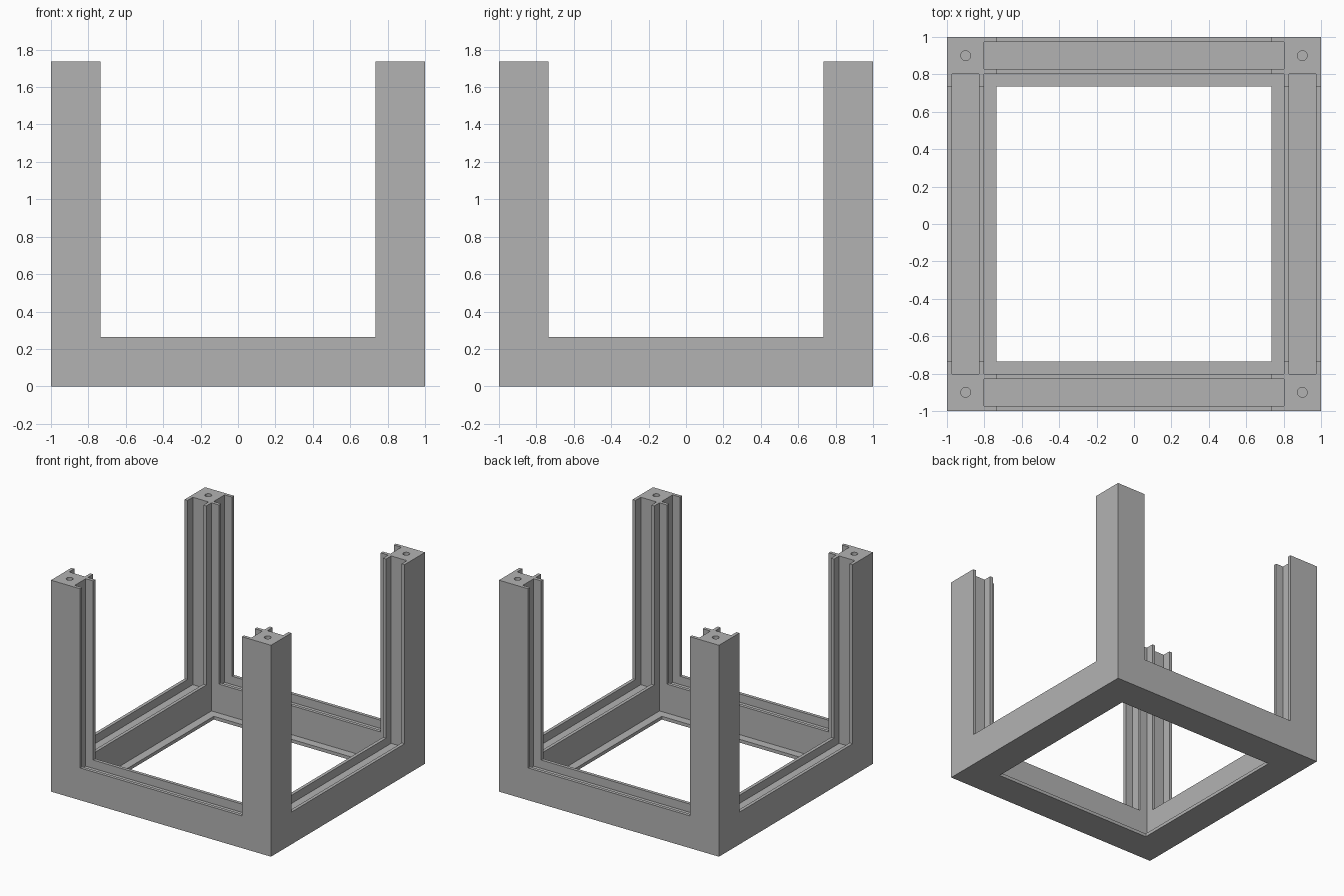
import bpy

if "Cube" in bpy.data.objects:
    bpy.data.objects.remove(bpy.data.objects["Cube"])

HEIGHT = 1.737    # top of the posts
OPEN = 0.735      # half width of the openings
CORE = 0.803      # half width of the inner chamber and groove length
RAIL = 0.265      # top of the bottom rails
GROOVE = 0.197    # floor of the panel grooves
G_IN, G_OUT = 0.83, 0.973   # groove walls
FLANGE = 0.027    # thickness of the bottom flange
ABOVE = 2.2       # cutters reach past the top

grey = bpy.data.materials.new("light grey")
grey.diffuse_color = (0.45, 0.45, 0.45, 1)
grey.use_nodes = True
grey.node_tree.nodes["Principled BSDF"].inputs["Base Color"].default_value = grey.diffuse_color


def box(name, lo, hi):
    bpy.ops.mesh.primitive_cube_add(size=1, location=[(a + b) / 2 for a, b in zip(lo, hi)])
    ob = bpy.context.object
    ob.name = name
    ob.scale = [b - a for a, b in zip(lo, hi)]
    bpy.ops.object.transform_apply(location=True, rotation=False, scale=True)
    return ob


frame = box("corner_post_frame", (-1, -1, 0), (1, 1, HEIGHT))
frame.data.materials.append(grey)


def cut(cutter):
    cutter.hide_render = True
    bpy.ops.object.select_all(action='DESELECT')
    bpy.context.view_layer.objects.active = frame
    frame.select_set(True)
    mod = frame.modifiers.new("cut", 'BOOLEAN')
    mod.operation = 'DIFFERENCE'
    mod.solver = 'EXACT'
    mod.object = cutter
    bpy.ops.object.modifier_apply(modifier=mod.name)
    bpy.data.objects.remove(cutter, do_unlink=True)


# inner chamber above the flange, and the hole through the floor
cut(box("chamber_cutter", (-CORE, -CORE, FLANGE), (CORE, CORE, ABOVE)))
cut(box("floor_cutter", (-OPEN, -OPEN, -0.2), (OPEN, OPEN, 0.5)))

# side openings, front to back and left to right
cut(box("opening_cutter", (-OPEN, -1.2, RAIL), (OPEN, 1.2, ABOVE)))
cut(box("opening_cutter", (-1.2, -OPEN, RAIL), (1.2, OPEN, ABOVE)))

# panel grooves in the rails and posts
for s in (-1, 1):
    a, b = sorted((s * G_IN, s * G_OUT))
    cut(box("groove_cutter", (-CORE, a, GROOVE), (CORE, b, ABOVE)))
    cut(box("groove_cutter", (a, -CORE, GROOVE), (b, CORE, ABOVE)))

# screw holes in the post tops
for x in (-0.9, 0.9):
    for y in (-0.9, 0.9):
        bpy.ops.mesh.primitive_cylinder_add(vertices=24, radius=0.026, depth=0.4,
                                            location=(x, y, HEIGHT))
        bpy.context.object.name = "screw_hole_cutter"
        cut(bpy.context.object)

# one colour everywhere, sharp edges kept
frame.data.materials.clear()
frame.data.materials.append(grey)
for p in frame.data.polygons:
    p.material_index = 0
bpy.ops.object.shade_smooth_by_angle()
